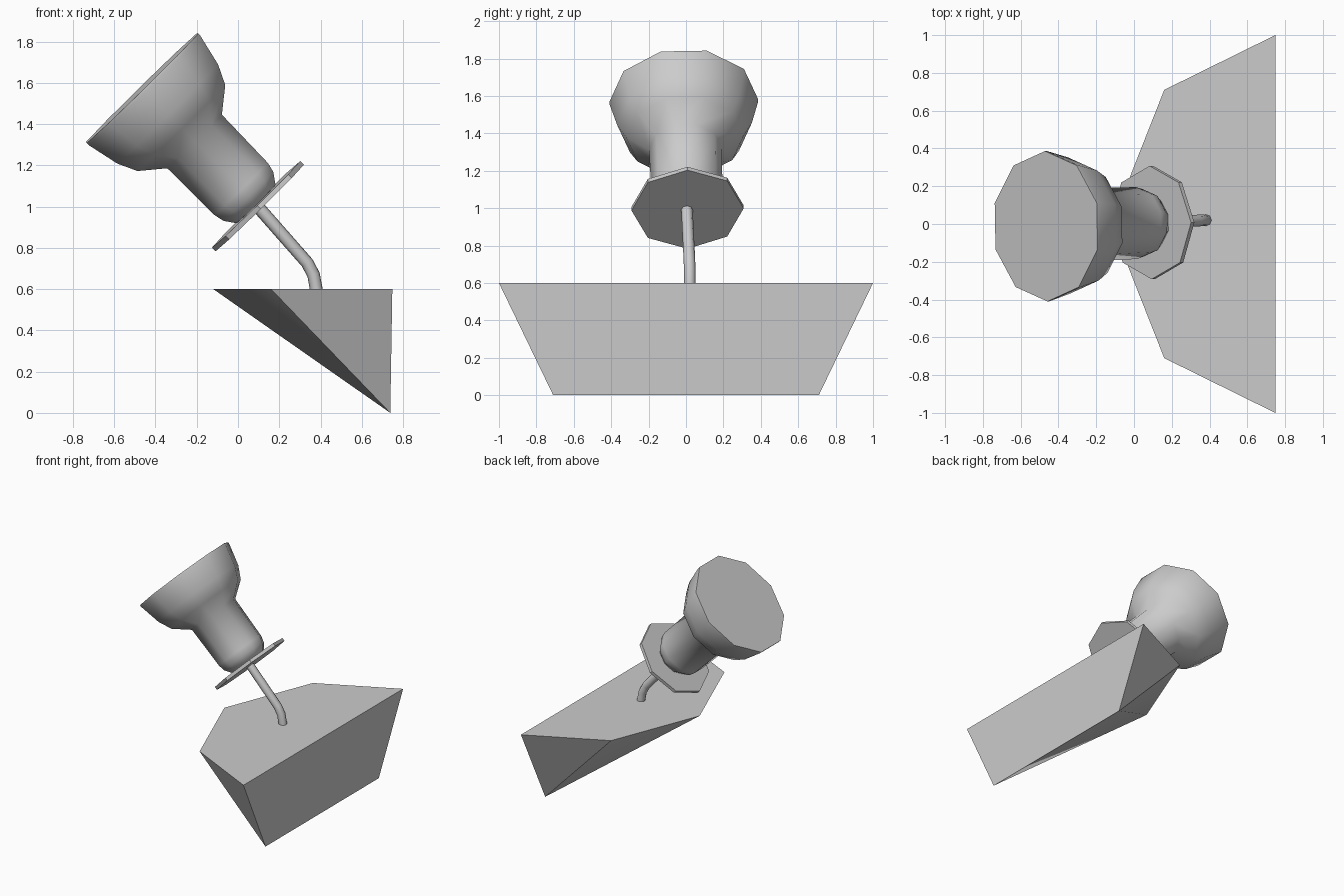
import bpy, bmesh, math
from mathutils import Vector, Matrix

if "Cube" in bpy.data.objects:
    bpy.data.objects.remove(bpy.data.objects["Cube"])


def make_object(name, bm, angle=None):
    bmesh.ops.recalc_face_normals(bm, faces=bm.faces[:])
    mesh = bpy.data.meshes.new(name)
    bm.to_mesh(mesh)
    bm.free()
    ob = bpy.data.objects.new(name, mesh)
    bpy.context.collection.objects.link(ob)
    if angle:
        bpy.ops.object.select_all(action='DESELECT')
        ob.select_set(True)
        bpy.context.view_layer.objects.active = ob
        bpy.ops.object.shade_smooth_by_angle(angle=math.radians(angle))
    return ob


# Tilted frame of the lamp: origin on the disc, local z towards the shade opening
foot = Vector((0.095, 0.008, 1.004))
opening = Vector((-0.465, -0.012, 1.575))
axis = (opening - foot).normalized()
side = Vector((0, 1, 0)).cross(axis).normalized()
across = axis.cross(side)
length = (opening - foot).length
frame = Matrix((side, across, axis)).transposed().to_4x4()
frame.translation = foot


def lathe(name, profile, sides, start, angle=None):
    """Capped surface of revolution around the lamp axis."""
    bm = bmesh.new()
    rings = []
    for r, h in profile:
        rings.append([bm.verts.new(frame @ Vector((
            r * math.cos(start + math.tau * i / sides),
            r * math.sin(start + math.tau * i / sides), h))) for i in range(sides)])
    for a, b in zip(rings, rings[1:]):
        for i in range(sides):
            j = (i + 1) % sides
            bm.faces.new((a[i], a[j], b[j], b[i]))
    bm.faces.new(rings[0])
    bm.faces.new(rings[-1])
    return make_object(name, bm, angle)


# Lamp shade with rounded neck
L = length
lathe("lamp_shade", [(0.085, 0.0), (0.14, L - 0.787), (0.178, L - 0.735),
                     (0.19, L - 0.685), (0.195, L - 0.362), (0.313, L - 0.27),
                     (0.36, L - 0.175), (0.398, L - 0.015), (0.398, L)],
      10, math.pi / 2, 50)

# Octagonal disc below the neck
lathe("collar_disc", [(0.3, -0.015), (0.3, 0.01)], 8, 0)

# Bent stem
curve = bpy.data.curves.new("stem", 'CURVE')
curve.dimensions = '3D'
curve.bevel_depth = 0.031
curve.bevel_resolution = 2
curve.use_fill_caps = True
path = [(0.1, 0.005, 0.995), (0.335, 0.018, 0.728), (0.366, 0.02, 0.67), (0.381, 0.02, 0.59)]
spline = curve.splines.new('POLY')
spline.points.add(len(path) - 1)
for p, co in zip(spline.points, path):
    p.co = (*co, 1)
spline.use_smooth = True
stem = bpy.data.objects.new("stem", curve)
bpy.context.collection.objects.link(stem)

# Wall bracket: half octagon on top narrowing to an edge at the bottom
bm = bmesh.new()
top = [bm.verts.new((x, y, 0.6)) for x, y in
       [(0.748, -1), (0.16, -0.71), (-0.12, 0), (0.16, 0.71), (0.748, 1)]]
low = [bm.verts.new((0.738, y, 0)) for y in (-0.71, 0.71)]
bm.faces.new(top)
bm.faces.new((top[0], top[4], low[1], low[0]))
bm.faces.new((top[2], low[0], low[1]))
for corner, mid, b in ((top[0], top[1], low[0]), (top[4], top[3], low[1])):
    bm.faces.new((corner, mid, b))
    bm.faces.new((mid, top[2], b))
make_object("wall_bracket", bm, 30)
